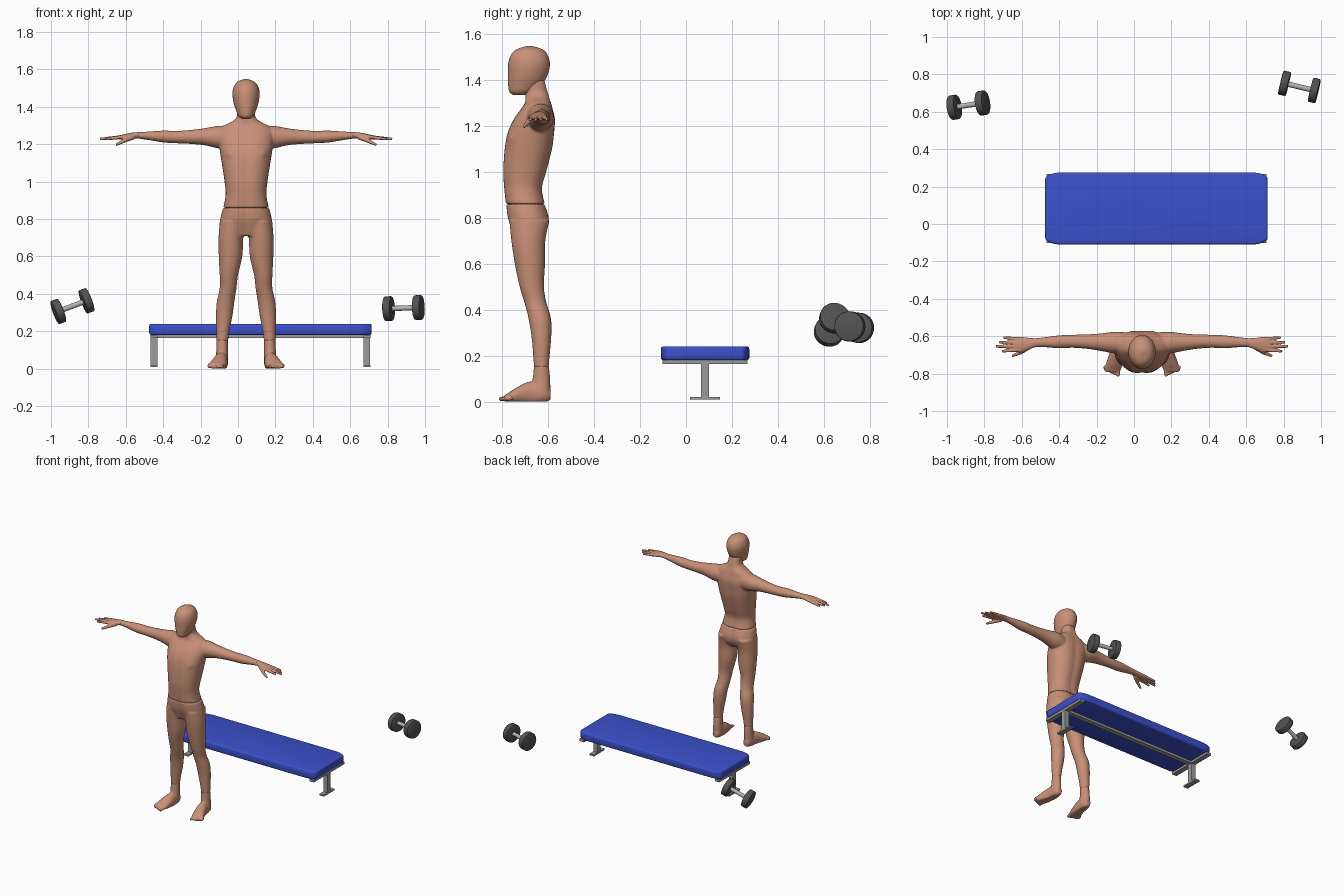
import bpy, bmesh, math
from mathutils import Vector, Matrix

cube = bpy.data.objects.get("Cube")
if cube:
    bpy.data.objects.remove(cube, do_unlink=True)


def material(name, r, g, b):
    m = bpy.data.materials.new(name)
    m.use_nodes = True
    m.diffuse_color = (r, g, b, 1)
    m.node_tree.nodes["Principled BSDF"].inputs["Base Color"].default_value = (r, g, b, 1)
    return m


SKIN = material("skin", 0.58, 0.28, 0.185)
BLUE = material("blue_vinyl", 0.045, 0.08, 0.6)
STEEL = material("frame_steel", 0.33, 0.33, 0.33)
IRON = material("dark_iron", 0.085, 0.085, 0.085)
CHROME = material("handle_chrome", 0.45, 0.45, 0.45)
BODY_X = 0.043


def finish(name, bm, mat, angle=None):
    bmesh.ops.recalc_face_normals(bm, faces=bm.faces)
    mesh = bpy.data.meshes.new(name)
    bm.to_mesh(mesh)
    bm.free()
    mesh.materials.append(mat)
    obj = bpy.data.objects.new(name, mesh)
    bpy.context.collection.objects.link(obj)
    if angle:
        bpy.ops.object.select_all(action="DESELECT")
        obj.select_set(True)
        bpy.context.view_layer.objects.active = obj
        bpy.ops.object.shade_smooth_by_angle(angle=math.radians(angle))
    return obj


def fuse(obj, voxel, rounds):
    """Melt overlapping forms into one soft skin."""
    obj.location.x = BODY_X
    re = obj.modifiers.new("fuse", "REMESH")
    re.mode = "VOXEL"
    re.voxel_size = voxel
    re.use_smooth_shade = True
    sm = obj.modifiers.new("soften", "SMOOTH")
    sm.factor = 0.5
    sm.iterations = rounds


def spline(a, b, c, d, t):
    return b + 0.5 * t * (c - a + t * (2 * a - 5 * b + 4 * c - d + t * (3 * (b - c) + d - a)))


def loft(bm, stations, axis=2, side=1, groove=0.0, power=2.0, n=32, steps=5):
    """Elliptical sections (x, y, z, radius, radius) joined along an axis."""
    u, v = [i for i in range(3) if i != axis]
    last = len(stations) - 1
    sections = []
    for i in range(last):
        four = [stations[min(max(k, 0), last)] for k in range(i - 1, i + 3)]
        for s in range(steps):
            sections.append([spline(*vals, s / steps) for vals in zip(*four)])
    sections.append(stations[-1])
    rings = []
    for sec in sections:
        ring = []
        for k in range(n):
            ang = math.tau * k / n
            c, s = math.cos(ang), math.sin(ang)
            p = list(sec[:3])
            p[u] += sec[3] * math.copysign(abs(c) ** (2 / power), c)
            dip = 1 - groove * math.exp(-(c / 0.2) ** 2)
            p[v] += sec[4] * dip * math.copysign(abs(s) ** (2 / power), s)
            p[0] *= side
            p[2] = max(p[2], 0)
            ring.append(bm.verts.new(p))
        rings.append(ring)
    for a, b in zip(rings, rings[1:]):
        for k in range(n):
            j = (k + 1) % n
            bm.faces.new((a[k], a[j], b[j], b[k]))
    bm.faces.new(rings[0][::-1])
    bm.faces.new(rings[-1])


def rod(bm, start, end, r1, r2, segments=16):
    start, end = Vector(start), Vector(end)
    d = end - start
    mat = Matrix.Translation((start + end) / 2) @ d.to_track_quat("Z", "Y").to_matrix().to_4x4()
    bmesh.ops.create_cone(bm, cap_ends=True, segments=segments, radius1=r1, radius2=r2,
                          depth=d.length, matrix=mat)


# Head
bm = bmesh.new()
loft(bm, [(0, -.725, 1.335, .022, .026), (0, -.716, 1.35, .04, .054), (0, -.702, 1.38, .053, .073),
          (0, -.69, 1.42, .066, .086), (0, -.684, 1.47, .073, .091), (0, -.683, 1.51, .064, .08),
          (0, -.682, 1.535, .044, .056), (0, -.681, 1.55, .006, .008)])
finish("head", bm, SKIN, 60).location.x = BODY_X

# Torso, neck and arms
bm = bmesh.new()
loft(bm, [(0, -.7, .86, .122, .089), (0, -.71, .93, .109, .086), (0, -.703, 1.0, .115, .098),
          (0, -.687, 1.1, .13, .108), (0, -.676, 1.17, .141, .106), (0, -.661, 1.23, .147, .094),
          (0, -.65, 1.275, .142, .072), (0, -.645, 1.3, .118, .06), (0, -.648, 1.325, .07, .054),
          (0, -.652, 1.35, .049, .051), (0, -.665, 1.4, .047, .05)], groove=.07, power=2.25)
for side in (-1, 1):
    loft(bm, [(.09, -.637, 1.236, .058, .06), (.15, -.634, 1.238, .058, .06), (.22, -.632, 1.24, .047, .046),
              (.29, -.629, 1.239, .039, .038), (.37, -.627, 1.238, .035, .033), (.44, -.63, 1.241, .035, .032),
              (.52, -.632, 1.245, .027, .023), (.59, -.635, 1.248, .023, .016)], axis=0, side=side)
    # Chest muscle
    loft(bm, [(.06, -.72, 1.09, .03, .03), (.063, -.715, 1.13, .055, .064),
              (.065, -.705, 1.18, .058, .06), (.065, -.69, 1.23, .035, .04)], side=side)
fuse(finish("torso_and_arms", bm, SKIN), .006, 5)

# Hips and legs
bm = bmesh.new()
loft(bm, [(0, -.7, .86, .123, .089), (0, -.687, .8, .138, .095), (0, -.682, .75, .138, .082),
          (0, -.688, .71, .08, .058)], groove=.12, power=2.2)
for side in (-1, 1):
    loft(bm, [(.072, -.682, .79, .068, .088), (.081, -.687, .7, .066, .074), (.083, -.68, .6, .063, .066),
              (.092, -.672, .5, .049, .053), (.096, -.656, .43, .045, .048), (.109, -.637, .36, .047, .049),
              (.117, -.63, .28, .044, .043), (.124, -.63, .2, .035, .036), (.127, -.63, .145, .031, .032)],
         side=side)
fuse(finish("hips_and_legs", bm, SKIN), .006, 5)

# Feet with toes
bm = bmesh.new()
for side in (-1, 1):
    loft(bm, [(.127, -.63, .155, .031, .032), (.128, -.63, .1, .031, .038), (.13, -.635, .04, .034, .044)],
         side=side)
    loft(bm, [(.128, -.59, .03, .018, .022), (.13, -.62, .033, .032, .04), (.134, -.68, .035, .037, .052),
              (.147, -.74, .025, .044, .035), (.156, -.775, .017, .044, .02), (.16, -.79, .014, .036, .014)],
         axis=1, side=side)
    for i in range(5):
        x = .126 + i * .017
        rod(bm, (side * x, -.76, .018), (side * (x + .002), -.815 + i * .008, .01), .013, .008)
fuse(finish("feet", bm, SKIN), .004, 3)

# Hands: palm, four fingers and a drooping thumb
bm = bmesh.new()
tips = [(.742, -.607), (.765, -.632), (.782, -.655), (.75, -.68)]
for side in (-1, 1):
    loft(bm, [(.57, -.635, 1.248, .024, .017), (.61, -.64, 1.246, .032, .016),
              (.65, -.645, 1.24, .042, .014), (.685, -.645, 1.236, .036, .01)], axis=0, side=side)
    for i, (x, y) in enumerate(tips):
        rod(bm, (side * .65, -.616 - .019 * i, 1.24), (side * x, y, 1.228), .011, .007)
    rod(bm, (side * .605, -.655, 1.24), (side * .655, -.69, 1.218), .016, .011)
    rod(bm, (side * .648, -.686, 1.22), (side * .695, -.706, 1.197), .011, .007)
fuse(finish("hands", bm, SKIN), .004, 2)

# Bench pad: rounded outline, raised and softened at the rims
PAD = Vector((.12, .083, 0))
bm = bmesh.new()
outline = []
for q, (sx, sy) in enumerate([(1, 1), (-1, 1), (-1, -1), (1, -1)]):
    for k in range(7):
        a = math.pi / 2 * (q + k / 6)
        outline.append(bm.verts.new((PAD.x + sx * .505 + .09 * math.cos(a),
                                     PAD.y + sy * .157 + .036 * math.sin(a), .18)))
base = bm.faces.new(outline)
top = bmesh.ops.extrude_face_region(bm, geom=[base])["geom"]
bmesh.ops.translate(bm, vec=(0, 0, .06), verts=[g for g in top if isinstance(g, bmesh.types.BMVert)])
rims = [e for e in bm.edges if abs(e.verts[0].co.z - e.verts[1].co.z) < .001]
bmesh.ops.bevel(bm, geom=rims, offset=.012, segments=3, profile=.5, affect="EDGES")
finish("bench_pad", bm, BLUE, 35)


def box(name, centre, size):
    bm = bmesh.new()
    bmesh.ops.create_cube(bm, size=1, matrix=Matrix.Translation(centre) @ Matrix.Diagonal((*size, 1)))
    return finish(name, bm, STEEL)


# Bench frame: long rail, then crossbar, post and foot at each end
box("long_rail", (PAD.x, PAD.y, .172), (1.17, .036, .018))
for end, label in ((-1, "right"), (1, "left")):
    x = PAD.x + end * .569
    box(label + "_crossbar", (x, PAD.y, .172), (.038, .37, .018))
    box(label + "_post", (x, PAD.y, .09), (.036, .036, .15))
    box(label + "_bench_foot", (x, PAD.y, .015), (.038, .13, .011))


# Dumbbells: a handle between two weights
def dumbbell(label, a, b):
    a, b = Vector(a), Vector(b)
    along = (b - a).normalized()
    bm = bmesh.new()
    rod(bm, a, b, .014, .014, 20)
    finish(label + "_dumbbell_handle", bm, CHROME, 40)
    bm = bmesh.new()
    for c in (a, b):
        rod(bm, c - along * .021, c + along * .021, .066, .066, 32)
    rims = [e for e in bm.edges if any(len(f.verts) > 4 for f in e.link_faces)]
    bmesh.ops.bevel(bm, geom=rims, offset=.006, segments=2, profile=.5, affect="EDGES")
    finish(label + "_dumbbell_weights", bm, IRON, 35)


dumbbell("left", (.805, .752, .321), (.964, .714, .327))
dumbbell("right", (-.961, .624, .306), (-.81, .647, .363))
